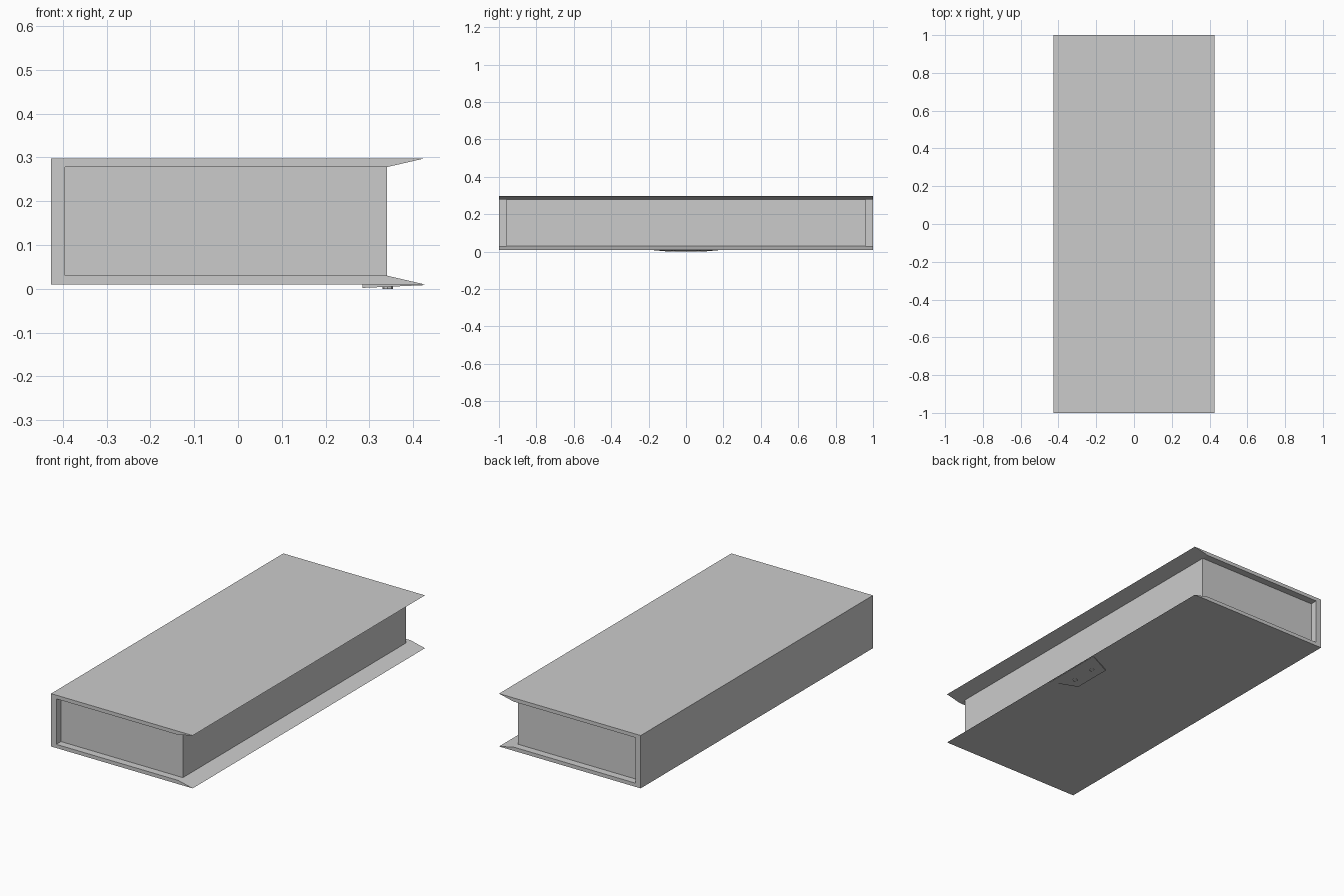
import bpy, bmesh

if "Cube" in bpy.data.objects:
    bpy.data.objects.remove(bpy.data.objects["Cube"])


def loft(name, ring_a, ring_b):
    """Solid joining two matching outlines, capped at both ends."""
    bm = bmesh.new()
    a = [bm.verts.new(p) for p in ring_a]
    b = [bm.verts.new(p) for p in ring_b]
    n = len(a)
    bm.faces.new(a)
    bm.faces.new(b[::-1])
    for i in range(n):
        j = (i + 1) % n
        bm.faces.new((a[i], b[i], b[j], a[j]))
    bmesh.ops.recalc_face_normals(bm, faces=bm.faces)
    mesh = bpy.data.meshes.new(name)
    bm.to_mesh(mesh)
    bm.free()
    obj = bpy.data.objects.new(name, mesh)
    bpy.context.collection.objects.link(obj)
    return obj


def extrude_y(name, profile, half):
    return loft(name, [(x, -half, z) for x, z in profile],
                [(x, half, z) for x, z in profile])


# C-shaped cover: spine on the left, boards thinning to sharp fore edges
extrude_y("cover", [(-0.427, 0.01), (0.427, 0.01), (0.34, 0.03), (-0.395, 0.03),
                    (-0.395, 0.278), (0.34, 0.278), (0.427, 0.298), (-0.427, 0.298)], 1.0)

# Page block, set in from the ends of the cover
extrude_y("page_block", [(-0.395, 0.03), (0.34, 0.03), (0.34, 0.278), (-0.395, 0.278)], 0.96)

# Clasp plate under the fore edge, wedge-shaped and wider at the edge
outline = [(0.285, -0.11), (0.422, -0.175), (0.422, 0.175), (0.285, 0.11)]
loft("clasp_plate", [(x, y, 0.011) for x, y in outline],
     [(x, y, 0.002 if x < 0.4 else 0.008) for x, y in outline])

# Two small rivets in the clasp plate
for side in (-1, 1):
    bpy.ops.mesh.primitive_cylinder_add(vertices=8, radius=0.012, depth=0.008,
                                        location=(0.342, side * 0.068, 0.004))
    bpy.context.object.name = "clasp_rivet"
